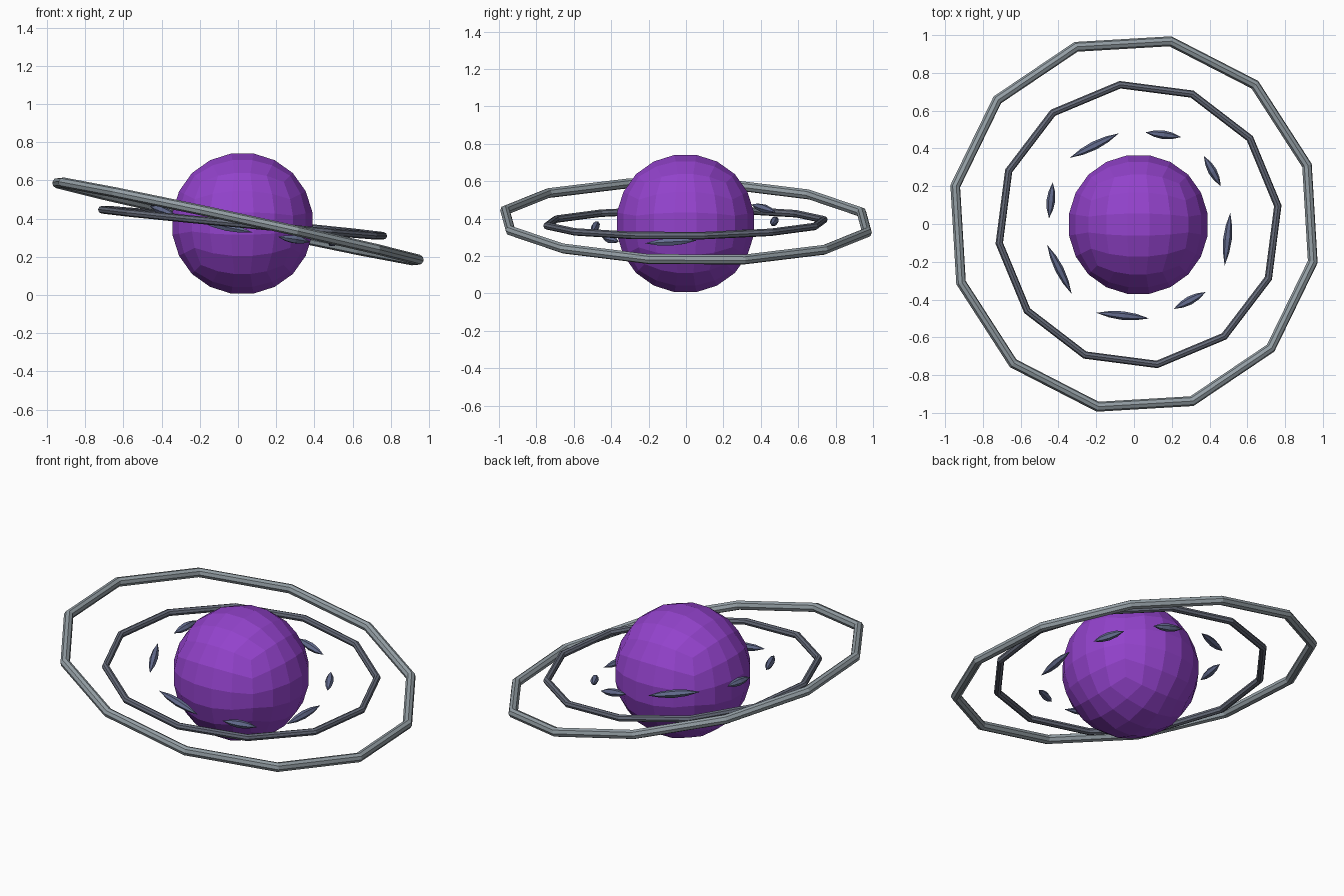
import bpy, bmesh, math
from mathutils import Vector, Matrix

if "Cube" in bpy.data.objects:
    bpy.data.objects.remove(bpy.data.objects["Cube"])


def material(name, rgb):
    m = bpy.data.materials.new(name)
    m.diffuse_color = (*rgb, 1)
    m.use_nodes = True
    m.node_tree.nodes["Principled BSDF"].inputs["Base Color"].default_value = m.diffuse_color
    return m


def finish(name, bm, mat):
    bmesh.ops.recalc_face_normals(bm, faces=bm.faces)
    me = bpy.data.meshes.new(name)
    bm.to_mesh(me)
    bm.free()
    me.materials.append(mat)
    ob = bpy.data.objects.new(name, me)
    bpy.context.collection.objects.link(ob)
    return ob


def loft(bm, rings, closed=False):
    """Skin consecutive rings of points with quads."""
    vs = [[bm.verts.new(p) for p in r] for r in rings]
    n = len(vs[0])
    for i in range(len(vs) if closed else len(vs) - 1):
        a, b = vs[i], vs[(i + 1) % len(vs)]
        for j in range(n):
            k = (j + 1) % n
            bm.faces.new((a[j], a[k], b[k], b[j]))
    return vs


purple = material("purple", (0.29, 0.055, 0.60))
light_grey = material("light_grey", (0.30, 0.35, 0.38))
dark_grey = material("dark_grey", (0.13, 0.145, 0.19))
blue_grey = material("blue_grey", (0.13, 0.155, 0.28))

# Planet: faceted sphere made from a subdivided cube
R, C = 0.376, Vector((0.023, -0.003, 0.374))
bm = bmesh.new()
bmesh.ops.create_cube(bm, size=2)
bmesh.ops.subdivide_edges(bm, edges=bm.edges[:], cuts=4, use_grid_fill=True)
for v in bm.verts:
    p = Vector([math.tan(c * math.pi / 4) for c in v.co])
    v.co = C + p.normalized() * R
finish("planet", bm, purple)


# Rings: twelve-sided hoops, tilted by the slopes of their planes
def hoop(name, centre, radius, tube, slope_x, slope_y, phase, mat):
    tilt = Vector((0, 0, 1)).rotation_difference(Vector((-slope_x, -slope_y, 1)))
    rings = []
    for i in range(12):
        a = math.radians(phase + 30 * i)
        out = Vector((math.cos(a), math.sin(a), 0))
        ring = []
        for j in range(8):
            t = math.tau * j / 8
            p = out * (radius + tube * math.cos(t)) + Vector((0, 0, tube * math.sin(t)))
            ring.append(Vector(centre) + tilt @ p)
        rings.append(ring)
    bm = bmesh.new()
    loft(bm, rings, closed=True)
    return finish(name, bm, mat)


hoop("outer_ring", (0, 0, 0.385), 0.988, 0.027, -0.216, -0.018, 18.4, light_grey)
hoop("inner_ring", (0.024, -0.003, 0.378), 0.747, 0.02, -0.094, 0.01, 7.6, dark_grey)

# Shards: pointed spindles circling the planet on a tilted plane
shards = [
    ((-0.34, 0.35), (-0.08, 0.48)), ((0.06, 0.485), (0.25, 0.46)),
    ((0.37, 0.36), (0.46, 0.20)), ((0.51, 0.06), (0.48, -0.22)),
    ((0.38, -0.36), (0.21, -0.45)), ((0.08, -0.50), (-0.20, -0.47)),
    ((-0.33, -0.37), (-0.46, -0.11)), ((-0.45, 0.03), (-0.43, 0.22)),
]
for i, ends in enumerate(shards):
    a, b = [Vector((x, y, 0.381 - 0.2 * x + 0.077 * y)) for x, y in ends]
    axis = (b - a).normalized()
    side = axis.cross(Vector((0, 0, 1))).normalized()
    up = side.cross(axis)
    rings = []
    for f, r in ((0.25, 0.017), (0.5, 0.023), (0.75, 0.017)):
        rings.append([a.lerp(b, f) + r * (side * math.cos(t) + up * math.sin(t))
                      for t in (math.tau * j / 6 for j in range(6))])
    bm = bmesh.new()
    vs = loft(bm, rings)
    for tip, ring in ((bm.verts.new(a), vs[0]), (bm.verts.new(b), vs[-1])):
        for j in range(6):
            bm.faces.new((tip, ring[j], ring[(j + 1) % 6]))
    finish(f"shard_{i + 1}", bm, blue_grey)
